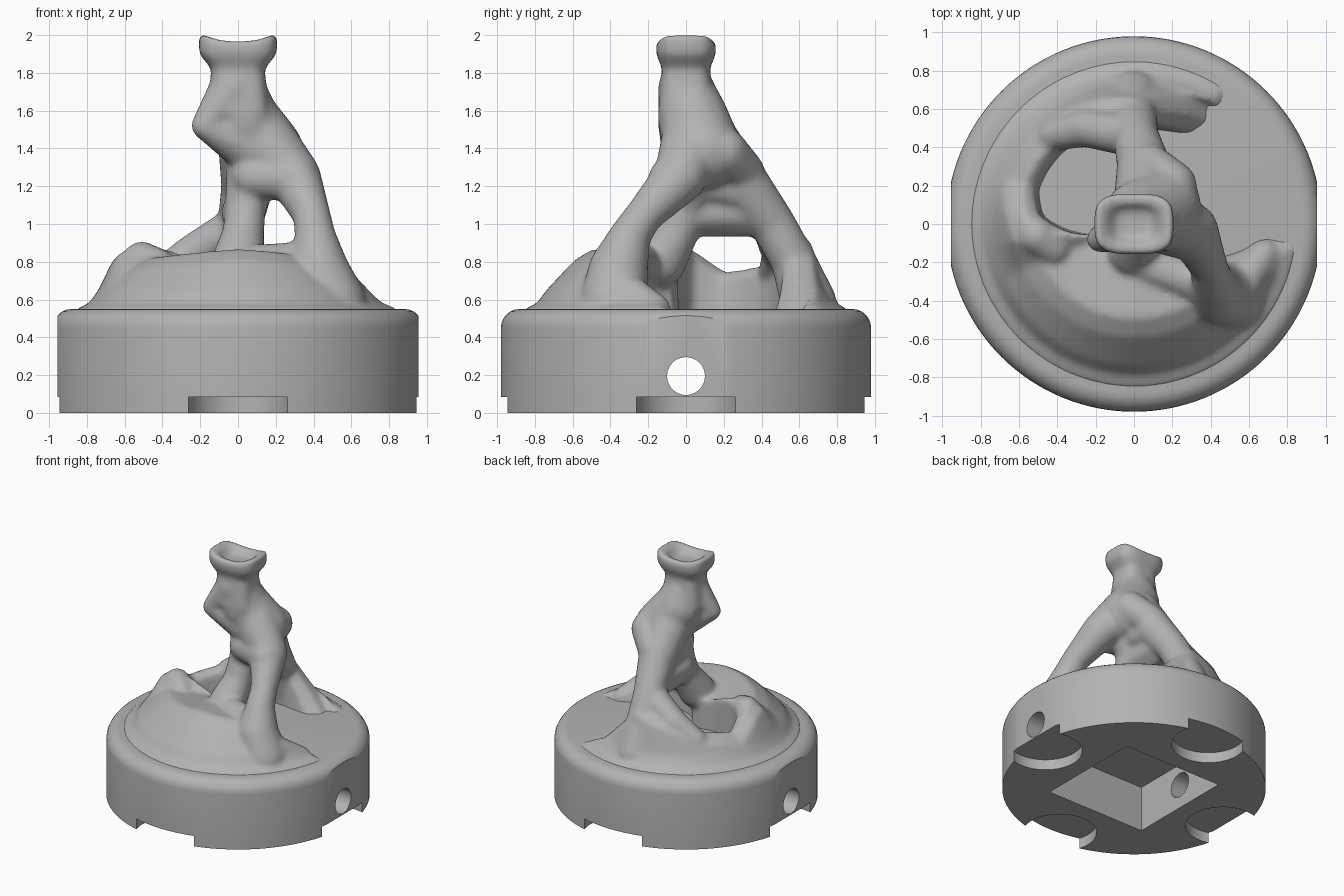
import bpy, bmesh, math
from mathutils import Vector, Matrix

if "Cube" in bpy.data.objects:
    bpy.data.objects.remove(bpy.data.objects["Cube"])

grey = bpy.data.materials.new("stone grey")
grey.use_nodes = True
grey.diffuse_color = (0.45, 0.45, 0.45, 1)
grey.node_tree.nodes["Principled BSDF"].inputs["Base Color"].default_value = (0.45, 0.45, 0.45, 1)


def make_object(name, bm):
    bmesh.ops.recalc_face_normals(bm, faces=bm.faces)
    mesh = bpy.data.meshes.new(name)
    bm.to_mesh(mesh)
    bm.free()
    obj = bpy.data.objects.new(name, mesh)
    bpy.context.collection.objects.link(obj)
    mesh.materials.append(grey)
    return obj


def bake(obj):
    """Apply all modifiers."""
    graph = bpy.context.evaluated_depsgraph_get()
    mesh = bpy.data.meshes.new_from_object(obj.evaluated_get(graph))
    obj.modifiers.clear()
    obj.data = mesh
    mesh.materials.clear()
    mesh.materials.append(grey)


def smooth(obj, degrees):
    bpy.ops.object.select_all(action="DESELECT")
    obj.select_set(True)
    bpy.context.view_layer.objects.active = obj
    bpy.ops.object.shade_smooth_by_angle(angle=math.radians(degrees))


def loft(bm, rings):
    """Skin a list of closed rings and cap both ends."""
    rows = [[bm.verts.new(p) for p in ring] for ring in rings]
    for a, b in zip(rows, rows[1:]):
        n = len(a)
        for i in range(n):
            bm.faces.new((a[i], a[(i + 1) % n], b[(i + 1) % n], b[i]))
    bm.faces.new(rows[0])
    bm.faces.new(rows[-1])


# Evenly spread directions for round limb ends
golden = math.pi * (3 - math.sqrt(5))
directions = []
for i in range(160):
    h = 1 - (2 * i + 1) / 160
    w = math.sqrt(1 - h * h)
    directions.append(Vector((w * math.cos(i * golden), w * math.sin(i * golden), h)))


def limb(bm, *balls):
    """Chain of tapered capsules through (x, y, z, radius) points."""
    for pair in zip(balls, balls[1:]):
        verts = [bm.verts.new(Vector(ball[:3]) + d * ball[3]) for ball in pair for d in directions]
        bmesh.ops.convex_hull(bm, input=verts)


# Round base, turned from a profile with a rounded shoulder
profile = [(0.98, 0), (0.98, 0.45)]
profile += [(0.88 + 0.1 * math.cos(a), 0.45 + 0.1 * math.sin(a))
            for a in (math.radians(d) for d in range(15, 91, 15))]
bm = bmesh.new()
loft(bm, [[(r * math.cos(i * math.tau / 128), r * math.sin(i * math.tau / 128), z)
           for i in range(128)] for r, z in profile])
base = make_object("base", bm)


# Cutters: side flats, socket, foot scallops and cross hole
def box(name, centre, size):
    bm = bmesh.new()
    bmesh.ops.create_cube(bm, size=1, matrix=Matrix.Translation(centre) @ Matrix.Diagonal((*size, 1)))
    return make_object(name, bm)


def rod(name, centre, radius, length, turn=Matrix()):
    bm = bmesh.new()
    bmesh.ops.create_cone(bm, cap_ends=True, segments=48, radius1=radius, radius2=radius,
                          depth=length, matrix=Matrix.Translation(centre) @ turn)
    return make_object(name, bm)


cutters = [box("socket_cutter", (0, 0, 0.135), (0.89, 0.89, 0.47)),
           rod("hole_cutter", (0, 0, 0.195), 0.1, 3, Matrix.Rotation(math.pi / 2, 4, "Y"))]
for s in (-1, 1):
    cutters.append(box("flat_cutter", (s * 1.055, 0, 0.3), (0.2, 2, 1)))
    cutters.append(rod("scallop_cutter", (s * 0.86, 0, 0), 0.275, 0.17))
    cutters.append(rod("scallop_cutter", (0, s * 0.86, 0), 0.275, 0.17))
for cutter in cutters:
    cutter.hide_render = True
    mod = base.modifiers.new("cut", "BOOLEAN")
    mod.operation = "DIFFERENCE"
    mod.solver = "EXACT"
    mod.object = cutter
bake(base)
for cutter in cutters:
    bpy.data.objects.remove(cutter)
smooth(base, 30)

# Mound wrapping the base: angle, crest height, crest radius, inner radius
keys = [(-2, .5, .72, .62), (-12, .6, .7, .58), (-25, .68, .6, .42), (-38, .8, .52, .36),
        (-60, .85, .5, .22), (-90, .87, .49, .06), (-130, .84, .5, .06), (-158, .82, .52, .08),
        (-172, .9, .54, .3), (-185, .86, .57, .47), (-200, .75, .61, .52), (-225, .79, .6, .52),
        (-250, .9, .58, .5), (-270, .97, .56, .5), (-285, .78, .6, .5), (-298, .63, .64, .52),
        (-310, .5, .66, .55)]
bm = bmesh.new()
rings = []
for a, b in zip(keys, keys[1:]):
    for i in range(5):
        deg, h, crest, inner = Vector(a).lerp(Vector(b), i / 5)
        section = [(.87, .48), (.86, min(.548, h)), (.79, min(.58, h)), (.74, min(.65, h)),
                   (crest + .1, h - .06), (crest, h), (inner + .03, h - .04), (inner, .48)]
        t = math.radians(deg)
        rings.append([(r * math.cos(t), r * math.sin(t), z) for r, z in section])
loft(bm, rings)

# Trunk and the ridge-like side spur
limb(bm, (0, 0, 1.75, .13), (.03, .04, 1.55, .19), (.15, .1, 1.38, .2))
limb(bm, (-.02, -.02, 1.72, .13), (-.18, -.08, 1.52, .07), (.1, .03, 1.4, .16))
# Front leg and its foot
limb(bm, (.12, .05, 1.45, .18), (.3, -.03, 1.25, .14), (.39, -.22, 1.05, .1),
     (.41, -.3, .93, .11), (.43, -.36, .75, .16), (.5, -.38, .58, .18))
limb(bm, (.5, -.4, .68, .12), (.68, -.16, .55, .08))
# Back leg and the rim running off it
limb(bm, (.06, .1, 1.45, .17), (.05, .31, 1.2, .14), (.01, .46, 1.0, .12),
     (0, .57, .8, .12), (0, .65, .58, .15))
limb(bm, (-.02, .46, .98, .11), (-.25, .5, .84, .1), (-.42, .46, .73, .08))
# Inner pillar and the webs joining it to both legs
limb(bm, (.1, .08, 1.35, .16), (.04, .01, 1.1, .11), (.03, -.04, .96, .11), (0, -.14, .8, .14))
limb(bm, (.06, .1, 1.23, .13), (.06, .3, 1.18, .12), (.02, .38, 1.06, .1), (.02, .06, 1.06, .11))
limb(bm, (.01, .05, 1.0, .07), (0, .42, 1.01, .08))
limb(bm, (.08, -.02, 1.25, .12), (.31, -.08, 1.24, .12))
limb(bm, (.2, .2, 1.38, .13), (.08, .3, 1.27, .12))
# Raised lip of the roof and the bump beside the opening
limb(bm, (.02, -.2, .79, .1), (.4, -.33, .8, .11))
limb(bm, (-.42, -.13, .78, .09), (-.51, -.06, .81, .1))
inner_points = [v for v in bm.verts if not v.link_faces]
bmesh.ops.delete(bm, geom=inner_points, context="VERTS")


# Flared saddle-shaped mouth with a shallow bowl
def mouth_ring(w, d, z, saddle):
    ring = []
    for i in range(48):
        c, s = math.cos(i * math.tau / 48), math.sin(i * math.tau / 48)
        x = w * math.copysign(abs(c) ** 0.6, c)
        y = d * math.copysign(abs(s) ** 0.6, s)
        ring.append((x, y, z - saddle * (1 - (x / 0.2) ** 2)))
    return ring


loft(bm, [mouth_ring(*row) for row in (
    (.17, .15, 1.58, 0), (.15, .135, 1.74, 0), (.14, .125, 1.82, 0), (.205, .155, 1.9, .01),
    (.208, .16, 1.95, .03), (.206, .158, 2.01, .045), (.15, .11, 2.0, .03), (.09, .07, 1.92, 0))])
sculpture = make_object("sculpture", bm)
remesh = sculpture.modifiers.new("fuse", "REMESH")
remesh.mode = "VOXEL"
remesh.voxel_size = 0.015
relax = sculpture.modifiers.new("relax", "SMOOTH")
relax.factor = 0.5
relax.iterations = 18
bake(sculpture)
smooth(sculpture, 80)
